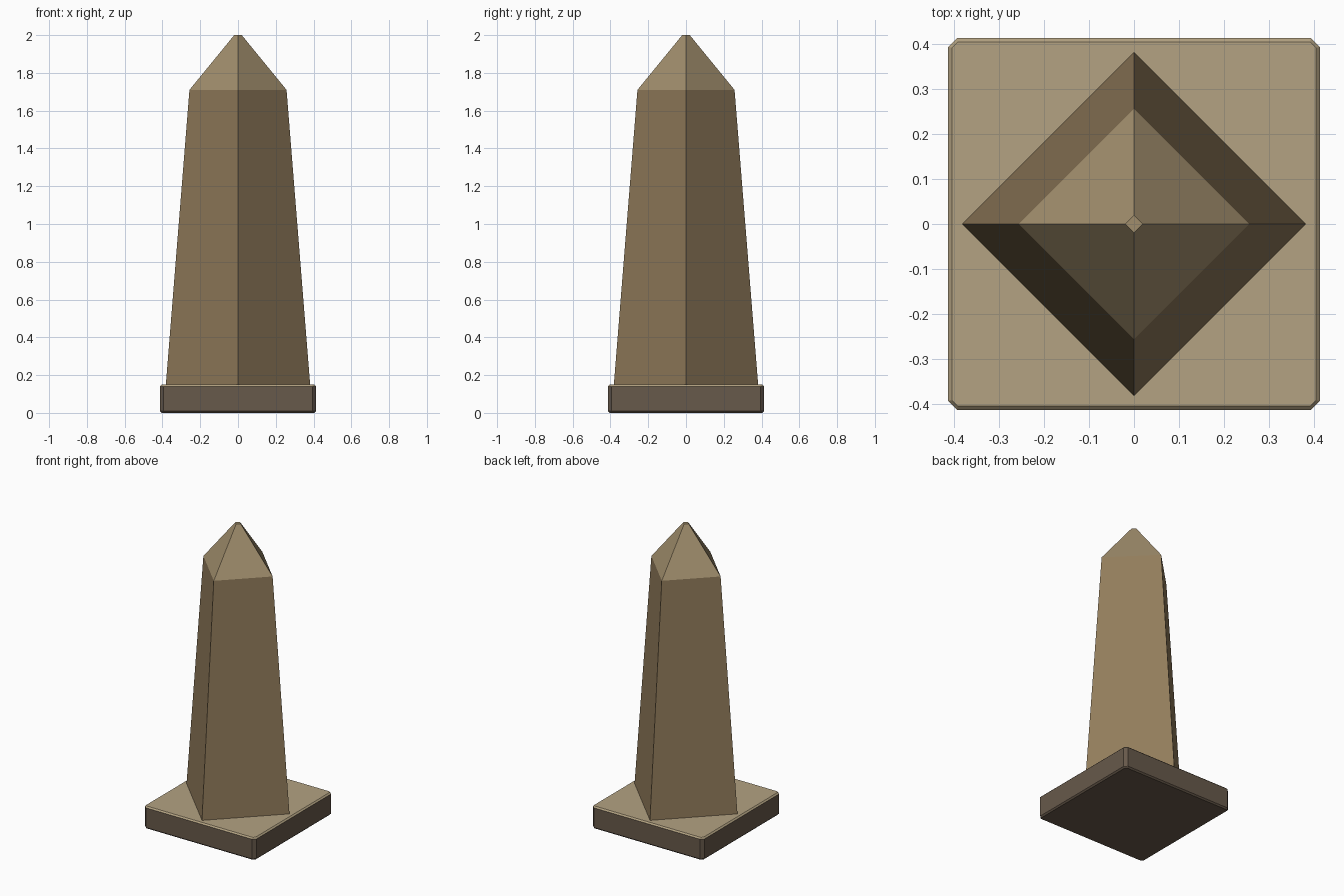
import bpy, bmesh
from math import cos, sin, pi

if "Cube" in bpy.data.objects:
    bpy.data.objects.remove(bpy.data.objects["Cube"])


def material(name, colour):
    m = bpy.data.materials.new(name)
    m.diffuse_color = (*colour, 1)
    m.use_nodes = True
    m.node_tree.nodes["Principled BSDF"].inputs["Base Color"].default_value = m.diffuse_color
    return m


def loft(name, rings, *mats):
    """Skin a stack of equal-sized point rings and cap both ends."""
    bm = bmesh.new()
    loops = [[bm.verts.new(p) for p in ring] for ring in rings]
    n = len(loops[0])
    for a, b in zip(loops, loops[1:]):
        for i in range(n):
            j = (i + 1) % n
            bm.faces.new((a[i], a[j], b[j], b[i]))
    bm.faces.new(loops[0][::-1])
    bm.faces.new(loops[-1])
    # Upward faces take the second material, if there is one
    bm.normal_update()
    for f in bm.faces:
        f.material_index = int(len(mats) > 1 and f.normal.z > 0.3)
    me = bpy.data.meshes.new(name)
    bm.to_mesh(me)
    bm.free()
    for m in mats:
        me.materials.append(m)
    ob = bpy.data.objects.new(name, me)
    bpy.context.collection.objects.link(ob)
    return ob


def diamond(r, z):
    return [(r * cos(i * pi / 2), r * sin(i * pi / 2), z) for i in range(4)]


def chamfered_square(h, cut, z):
    c = h - cut
    return [(x, y, z) for x, y in ((h, -c), (h, c), (c, h), (-c, h),
                                   (-h, c), (-h, -c), (-c, -h), (c, -h))]


shaft_stone = material("shaft_stone", (0.288, 0.203, 0.106))
cap_stone = material("cap_stone", (0.355, 0.27, 0.152))
plinth_side = material("plinth_side", (0.136, 0.10, 0.069))
plinth_top = material("plinth_top", (0.451, 0.362, 0.223))

# Square plinth with chamfered edges, dark sides and a light top
loft("plinth", [chamfered_square(0.405, 0.012, 0.0),
                chamfered_square(0.414, 0.02, 0.009),
                chamfered_square(0.414, 0.02, 0.141),
                chamfered_square(0.405, 0.012, 0.15)], plinth_side, plinth_top)

# Tapered shaft, turned 45 degrees to the plinth
loft("shaft", [diamond(0.382, 0.15), diamond(0.257, 1.71)], shaft_stone)

# Pyramid cap with a tiny flat tip
loft("cap", [diamond(0.257, 1.71), diamond(0.02, 2.0)], cap_stone)
